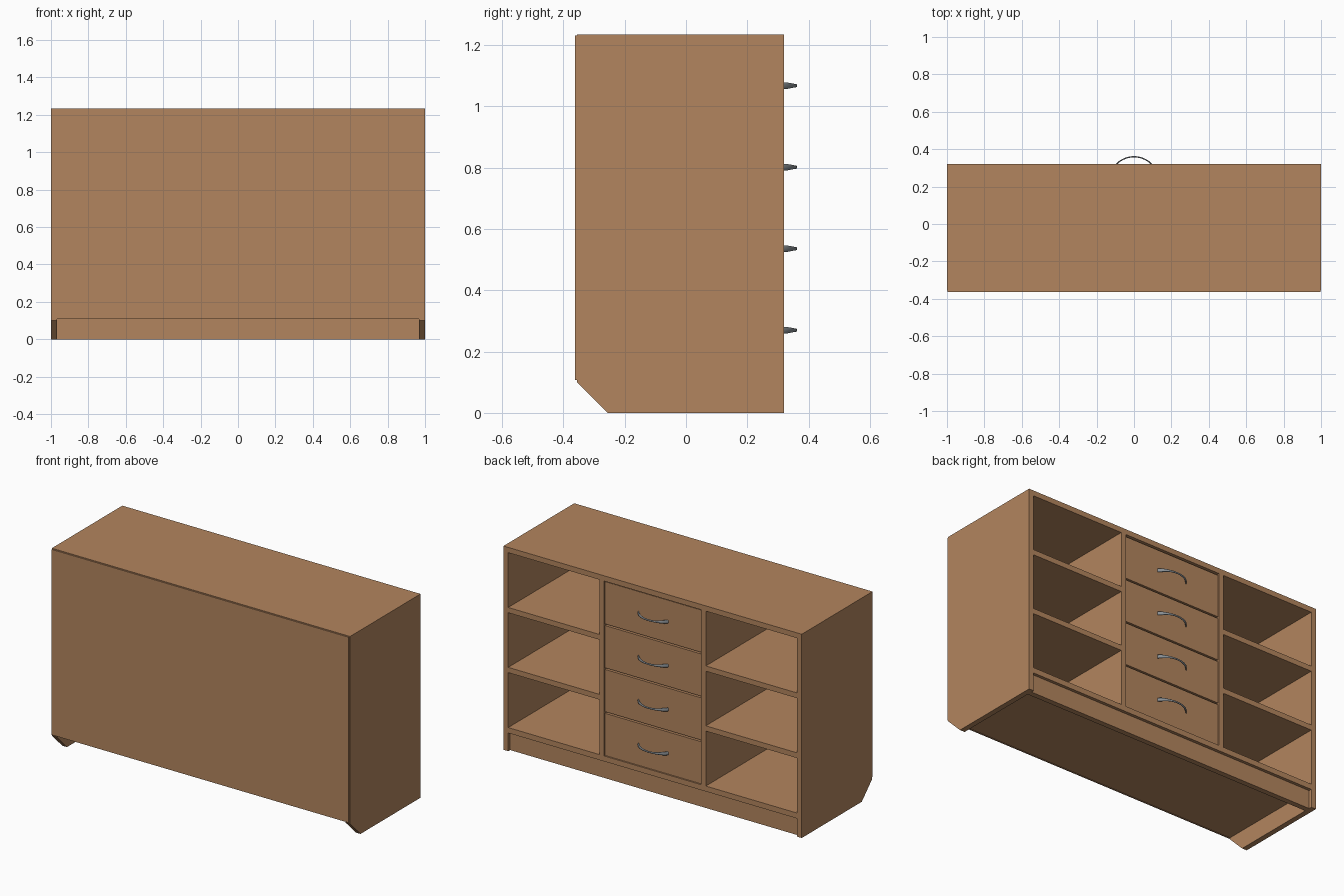
import bpy, bmesh, math
from mathutils import Vector

if "Cube" in bpy.data.objects:
    bpy.data.objects.remove(bpy.data.objects["Cube"])


def material(name, rgb):
    m = bpy.data.materials.new(name)
    m.diffuse_color = (*rgb, 1)
    m.use_nodes = True
    m.node_tree.nodes["Principled BSDF"].inputs["Base Color"].default_value = m.diffuse_color
    return m


WOOD = material("brown_wood", (0.45, 0.235, 0.112))
METAL = material("grey_metal", (0.25, 0.275, 0.295))


def finish(name, bm, mat):
    bmesh.ops.recalc_face_normals(bm, faces=bm.faces)
    me = bpy.data.meshes.new(name)
    bm.to_mesh(me)
    bm.free()
    me.materials.append(mat)
    ob = bpy.data.objects.new(name, me)
    bpy.context.collection.objects.link(ob)
    return ob


def box(name, x0, x1, y0, y1, z0, z1):
    bm = bmesh.new()
    bmesh.ops.create_cube(bm, size=1)
    for v in bm.verts:
        v.co = Vector(((x0 + x1) / 2 + v.co.x * (x1 - x0),
                       (y0 + y1) / 2 + v.co.y * (y1 - y0),
                       (z0 + z1) / 2 + v.co.z * (z1 - z0)))
    return finish(name, bm, WOOD)


YB, YF, TOP, T = -0.355, 0.32, 1.235, 0.032   # panel back, open face, height, thickness
DIV0, DIV1 = 0.325, 0.357                     # divider faces


# side panels with a chamfered lower corner
def side_panel(name, x0, x1):
    profile = [(YB, 0.1), (YB + 0.1, 0), (YF, 0), (YF, TOP - T), (YB, TOP - T)]
    bm = bmesh.new()
    face = bm.faces.new([bm.verts.new((x0, y, z)) for y, z in profile])
    ext = bmesh.ops.extrude_face_region(bm, geom=[face])
    for v in ext["geom"]:
        if isinstance(v, bmesh.types.BMVert):
            v.co.x = x1
    bm.faces.ensure_lookup_table()
    return finish(name, bm, WOOD)


# carcass
side_panel("side_panel_left", -1, -1 + T)
side_panel("side_panel_right", 1 - T, 1)
box("top_panel", -1, 1, YB, YF, TOP - T, TOP)
box("bottom_panel", -1 + T, 1 - T, YB, YF, 0.11, 0.143)
box("rear_panel", -0.996, 0.996, -0.363, YB, 0.108, 1.232)
box("plinth", -1 + T, 1 - T, 0.27, 0.302, 0, 0.11)

# dividers and shelves on both sides
for s, label in ((-1, "left"), (1, "right")):
    a, b = sorted((s * DIV0, s * DIV1))
    box("divider_" + label, a, b, YB, YF, 0.143, TOP - T)
    a, b = sorted((s * DIV1, s * (1 - T)))
    for i, z in enumerate((0.476, 0.839)):
        box(f"shelf_{label}_{i + 1}", a, b, YB, YF, z, z + T)


# arched pull, wide at the ends and slim in the middle
def handle(name, z):
    bm = bmesh.new()
    rings, n, sides = [], 20, 10
    for i in range(n + 1):
        t = i / n * 2 - 1
        ang = t * 0.86
        r = 0.1 / math.sin(0.86)
        out = Vector((math.sin(ang), math.cos(ang), 0))
        mid = Vector((0, 0.3595 - r, z)) + out * r
        h = 0.005 + 0.006 * min(1, abs(t) * 1.25) ** 2
        ring = []
        for k in range(sides):
            q = 2 * math.pi * k / sides
            ring.append(bm.verts.new(mid + out * 0.0035 * math.cos(q)
                                     + Vector((0, 0, h * math.sin(q)))))
        rings.append(ring)
    for r0, r1 in zip(rings, rings[1:]):
        for k in range(sides):
            j = (k + 1) % sides
            bm.faces.new((r0[k], r0[j], r1[j], r1[k]))
    bm.faces.new(rings[0])
    bm.faces.new(rings[-1])
    for f in bm.faces:
        f.smooth = len(f.verts) == 4
    return finish(name, bm, METAL)


# four drawers with their pulls
PITCH = 0.266
for i in range(4):
    z = 0.27 + i * PITCH
    lo, hi = z - PITCH / 2 + 0.005, z + PITCH / 2 - 0.005
    box(f"drawer_front_{i + 1}", -DIV0, DIV0, 0.28, 0.311, max(lo, 0.143), hi)
    box(f"drawer_body_{i + 1}", -0.31, 0.31, -0.33, 0.28, z - 0.11, z + 0.1)
    handle(f"drawer_handle_{i + 1}", z)
